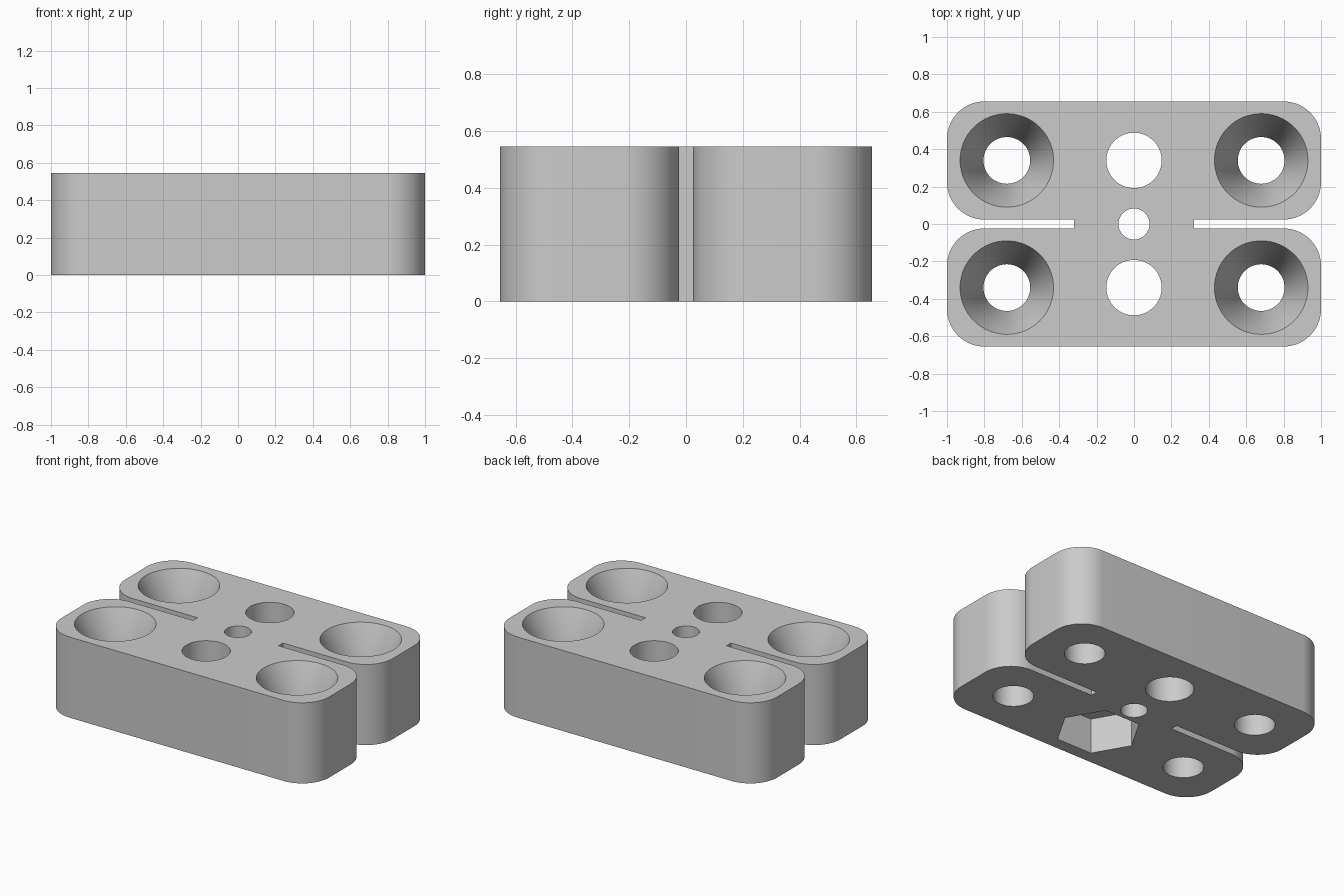
import bpy
import bmesh
from math import pi, sin, cos, radians

if "Cube" in bpy.data.objects:
    bpy.data.objects.remove(bpy.data.objects["Cube"], do_unlink=True)

HEIGHT = 0.545
LENGTH, WIDTH = 1.0, 0.655       # half sizes
CORNER = 0.2
SLOT, SLOT_END = 0.024, 0.32     # half width, inner end
HOLE_X, HOLE_Y = 0.68, 0.34

grey = bpy.data.materials.new("grey_plastic")
grey.use_nodes = True
colour = (0.6, 0.6, 0.6, 1)
grey.diffuse_color = colour
grey.node_tree.nodes["Principled BSDF"].inputs["Base Color"].default_value = colour


def loft(name, rings):
    """Closed solid through a stack of rings with equal point counts."""
    bm = bmesh.new()
    rows = [[bm.verts.new(p) for p in ring] for ring in rings]
    n = len(rows[0])
    for low, high in zip(rows, rows[1:]):
        for i in range(n):
            j = (i + 1) % n
            bm.faces.new((low[i], low[j], high[j], high[i]))
    bm.faces.new(rows[0][::-1])
    bm.faces.new(rows[-1])
    bmesh.ops.recalc_face_normals(bm, faces=bm.faces)
    mesh = bpy.data.meshes.new(name)
    bm.to_mesh(mesh)
    bm.free()
    mesh.materials.append(grey)
    obj = bpy.data.objects.new(name, mesh)
    bpy.context.collection.objects.link(obj)
    return obj


def turned(name, x, y, profile, sides=64):
    """Round or polygonal solid from (radius, z) pairs."""
    return loft(name, [[(x + r * cos(2 * pi * i / sides), y + r * sin(2 * pi * i / sides), z)
                        for i in range(sides)] for r, z in profile])


def corner(cx, cy, start, steps=16):
    """Quarter circle of the outline, counter-clockwise."""
    return [(cx + CORNER * cos(radians(start + 90 * i / steps)),
             cy + CORNER * sin(radians(start + 90 * i / steps))) for i in range(steps + 1)]


# Body: two rounded lobes joined by a central bridge
quarter = ([(SLOT_END, SLOT)] + corner(LENGTH - CORNER, SLOT + CORNER, -90)
           + corner(LENGTH - CORNER, WIDTH - CORNER, 0))
half = quarter + [(-x, y) for x, y in reversed(quarter)]
outline = half + [(-x, -y) for x, y in half]
body = loft("mounting_block", [[(x, y, z) for x, y in outline] for z in (0, HEIGHT)])

# Cutters: countersunk corner holes, plain middle holes, hexagonal nut pocket
below, above = -0.1, HEIGHT + 0.1
cutters = [turned("centre_hole_cutter", 0, 0, [(0.083, below), (0.083, above)])]
for sy in (-1, 1):
    cutters.append(turned("middle_hole_cutter", 0, sy * HOLE_Y, [(0.148, below), (0.148, above)]))
    for sx in (-1, 1):
        cutters.append(turned("countersink_cutter", sx * HOLE_X, sy * HOLE_Y,
                              [(0.125, below), (0.125, 0.25), (0.25, HEIGHT), (0.25, above)]))
cutters.append(turned("nut_pocket_cutter", 0, -HOLE_Y, [(0.265, below), (0.265, 0.24)], sides=6))

bpy.context.view_layer.objects.active = body
for cutter in cutters:
    mod = body.modifiers.new("cut", 'BOOLEAN')
    mod.operation = 'DIFFERENCE'
    mod.solver = 'EXACT'
    mod.object = cutter
    bpy.ops.object.modifier_apply(modifier=mod.name)
    bpy.data.objects.remove(cutter, do_unlink=True)

# Smooth round walls, crisp rims
bpy.ops.object.select_all(action='DESELECT')
body.select_set(True)
bpy.ops.object.shade_smooth_by_angle(angle=radians(30))
